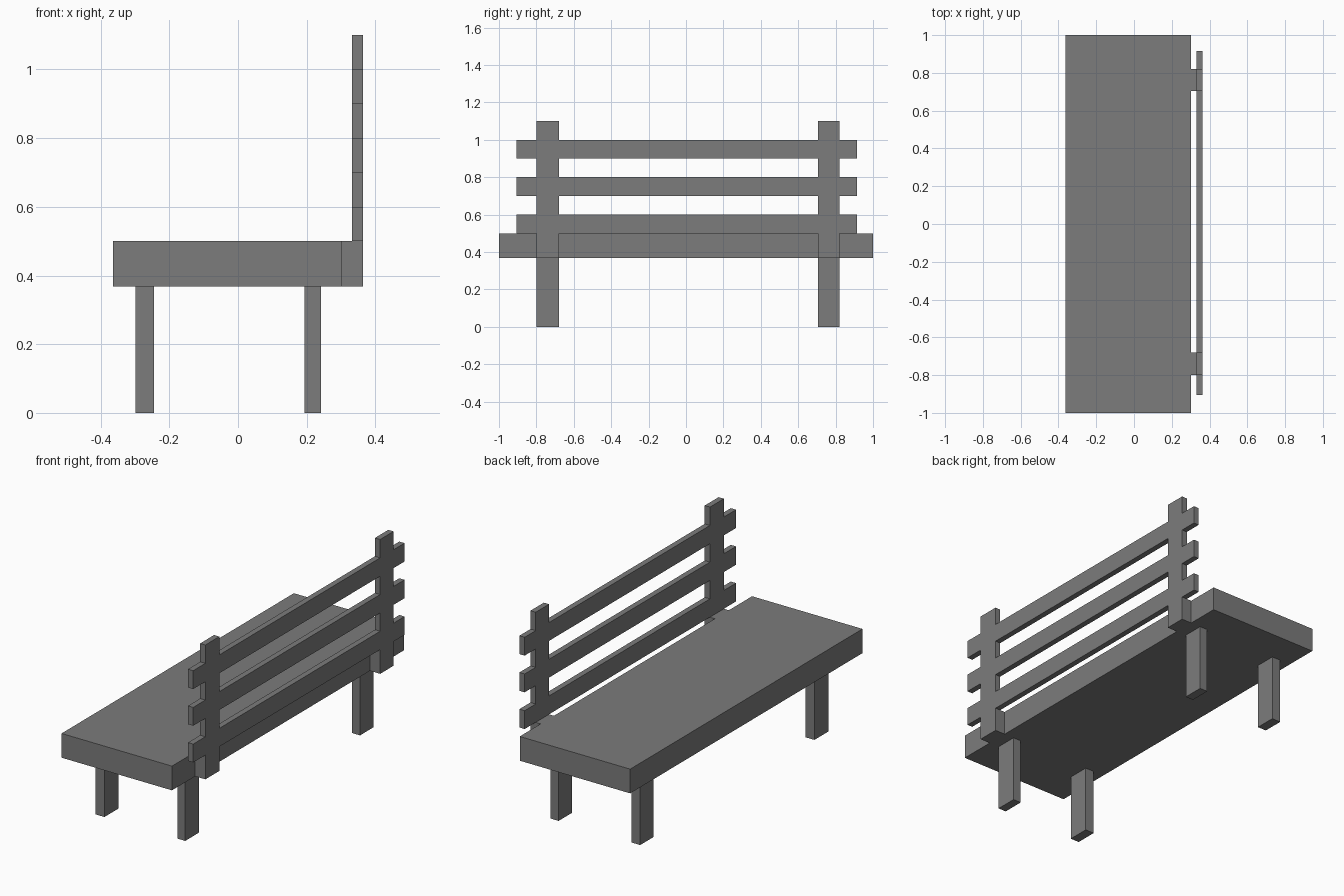
import bpy, bmesh

if "Cube" in bpy.data.objects:
    bpy.data.objects.remove(bpy.data.objects["Cube"])

grey = bpy.data.materials.new("mid grey")
grey.diffuse_color = (0.2, 0.2, 0.2, 1)
grey.use_nodes = True
grey.node_tree.nodes["Principled BSDF"].inputs["Base Color"].default_value = grey.diffuse_color


def finish(name, bm):
    bmesh.ops.recalc_face_normals(bm, faces=bm.faces)
    mesh = bpy.data.meshes.new(name)
    bm.to_mesh(mesh)
    bm.free()
    mesh.materials.append(grey)
    obj = bpy.data.objects.new(name, mesh)
    bpy.context.collection.objects.link(obj)
    return obj


def box(name, x, y, z):
    """Box from (min, max) ranges on each axis."""
    bm = bmesh.new()
    bmesh.ops.create_cube(bm, size=1)
    for v in bm.verts:
        v.co = [(r[0] + r[1]) / 2 + c * (r[1] - r[0]) for r, c in zip((x, y, z), v.co)]
    return finish(name, bm)


SEAT_Z = (0.368, 0.5)
POSTS = {"left": (-0.80, -0.68), "right": (0.705, 0.82)}

# Seat slab
box("seat", (-0.3635, 0.302), (-1, 1), SEAT_Z)

# Legs, and the blocks joining the backrest to the seat
for side, y in POSTS.items():
    box(f"{side}_front_leg", (-0.298, -0.245), y, (0, SEAT_Z[0]))
    box(f"{side}_rear_leg", (0.194, 0.242), y, (0, SEAT_Z[0]))
    box(f"{side}_back_bracket", (0.302, 0.332), y, SEAT_Z)

# Backrest: two posts and three flush slats, as one lattice with thickness
y_cuts = [-0.905, *POSTS["left"], *POSTS["right"], 0.915]
z_cuts = [SEAT_Z[0], 0.5, 0.6, 0.7, 0.8, 0.9, 1.0, 1.1]
bm = bmesh.new()
for i, (y0, y1) in enumerate(zip(y_cuts, y_cuts[1:])):
    for j, (z0, z1) in enumerate(zip(z_cuts, z_cuts[1:])):
        is_post, is_slat = i in (1, 3), j in (1, 3, 5)
        if is_post or is_slat:
            corners = ((y0, z0), (y1, z0), (y1, z1), (y0, z1))
            bm.faces.new([bm.verts.new((0.332, y, z)) for y, z in corners])
bmesh.ops.remove_doubles(bm, verts=bm.verts, dist=0.0001)
front = bm.faces[:]
bmesh.ops.solidify(bm, geom=front, thickness=0.0315)
# Keep the thickness exactly between the front and rear planes
low = min(v.co.x for v in bm.verts)
for v in bm.verts:
    v.co.x = 0.332 if v.co.x - low < 0.015 else 0.3635
finish("backrest", bm)
